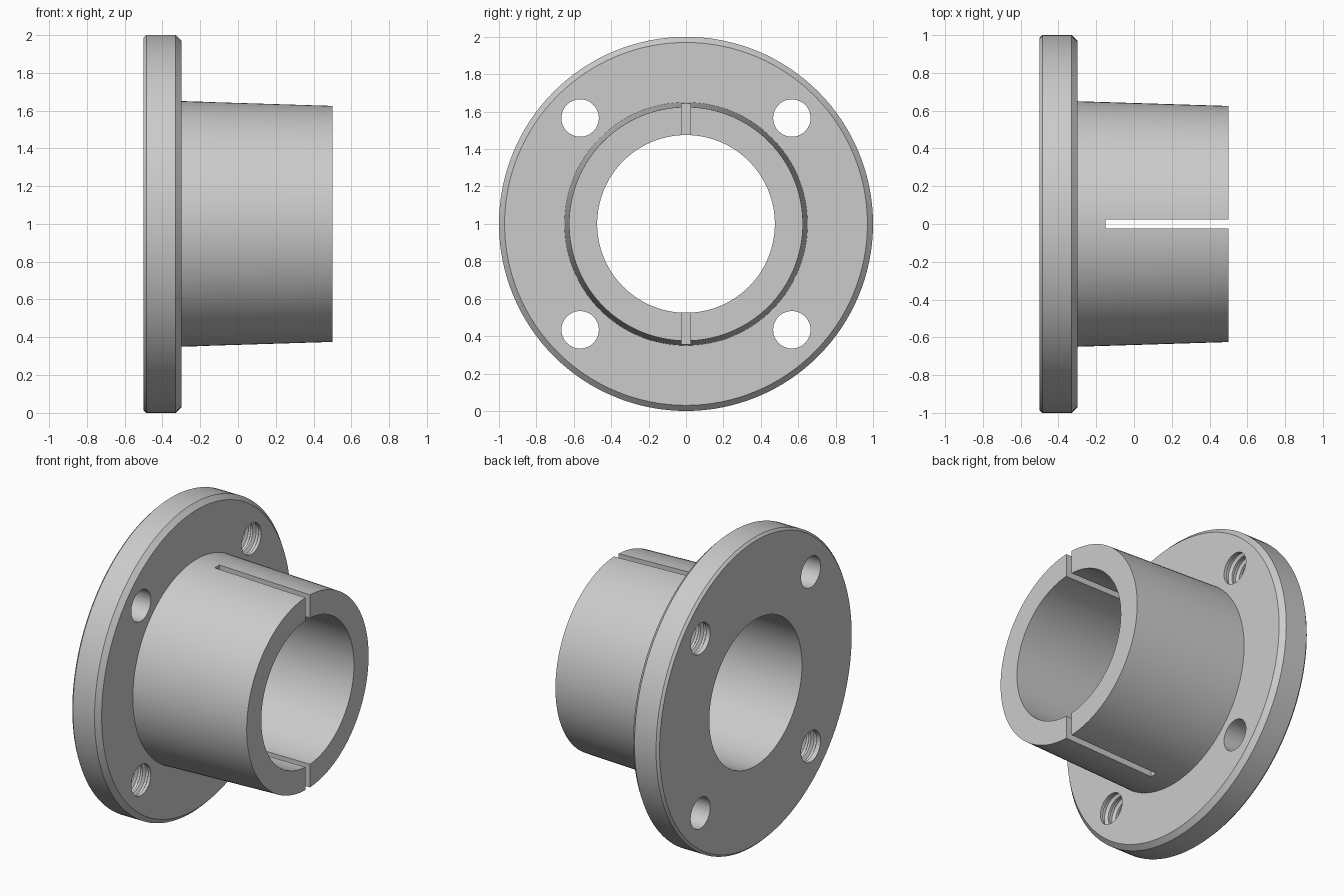
import bpy
import math
from mathutils import Matrix

cube = bpy.data.objects.get("Cube")
if cube:
    bpy.data.objects.remove(cube, do_unlink=True)

steel = bpy.data.materials.new("plain grey steel")
steel.use_nodes = True
GREY = (0.6, 0.6, 0.6, 1)
steel.diffuse_color = GREY
steel.node_tree.nodes["Principled BSDF"].inputs["Base Color"].default_value = GREY


def lathe(name, profile, sides, y=0, z=1, closed=False):
    """Turn (x, radius) points around an axis along x; end caps unless closed."""
    n = len(profile)
    verts, faces = [], []
    for i in range(sides):
        a = math.tau * i / sides
        verts += [(x, y + r * math.cos(a), z + r * math.sin(a)) for x, r in profile]
    for i in range(sides):
        j = (i + 1) % sides
        for k in range(n if closed else n - 1):
            m = (k + 1) % n
            faces.append((i * n + k, i * n + m, j * n + m, j * n + k))
    if not closed:
        faces.append([i * n for i in range(sides)])
        faces.append([i * n + n - 1 for i in range(sides)])
    mesh = bpy.data.meshes.new(name)
    mesh.from_pydata(verts, [], faces)
    obj = bpy.data.objects.new(name, mesh)
    bpy.context.collection.objects.link(obj)
    mesh.materials.append(steel)
    # Make the faces point outward
    bpy.context.view_layer.objects.active = obj
    bpy.ops.object.select_all(action='DESELECT')
    obj.select_set(True)
    bpy.ops.object.mode_set(mode='EDIT')
    bpy.ops.mesh.select_all(action='SELECT')
    bpy.ops.mesh.normals_make_consistent(inside=False)
    bpy.ops.object.mode_set(mode='OBJECT')
    return obj


def cut(target, cutter):
    cutter.hide_render = True
    mod = target.modifiers.new(cutter.name, 'BOOLEAN')
    mod.operation = 'DIFFERENCE'
    mod.solver = 'EXACT'
    mod.object = cutter
    bpy.context.view_layer.objects.active = target
    bpy.ops.object.modifier_apply(modifier=mod.name)
    bpy.data.objects.remove(cutter, do_unlink=True)


# Chamfered flange and tapered sleeve around one bore
bushing = lathe("flanged_bushing", [
    (-0.5, 0.475), (-0.5, 0.985), (-0.485, 1), (-0.33, 1), (-0.3, 0.97),
    (-0.3, 0.65), (0.5, 0.625), (0.5, 0.475)], 128, closed=True)

# Grooved profile for the threaded holes
thread = [(-0.6, 0.1)]
for groove in range(3):
    x = -0.47 + 0.055 * groove
    thread += [(x, 0.1), (x + 0.012, 0.118), (x + 0.028, 0.118), (x + 0.04, 0.1)]
thread.append((-0.2, 0.1))
plain = [(-0.6, 0.1), (-0.2, 0.1)]

# Two plain and two threaded bolt holes, on opposite diagonals
for sy in (-1, 1):
    for sz in (-1, 1):
        profile = thread if sy == sz else plain
        cut(bushing, lathe("bolt_hole", profile, 48, 0.566 * sy, 1 + 0.566 * sz))

# Slot splitting the sleeve at the top and bottom
bpy.ops.mesh.primitive_cube_add(size=1)
slot = bpy.context.object
slot.name = "sleeve_slot"
slot.data.transform(Matrix.Translation((0.225, 0, 1)) @ Matrix.Diagonal((0.75, 0.048, 1.6, 1)))
slot.data.materials.append(steel)
cut(bushing, slot)

bpy.ops.object.select_all(action='DESELECT')
bushing.select_set(True)
bpy.context.view_layer.objects.active = bushing
bpy.ops.object.shade_smooth_by_angle(angle=math.radians(25))
